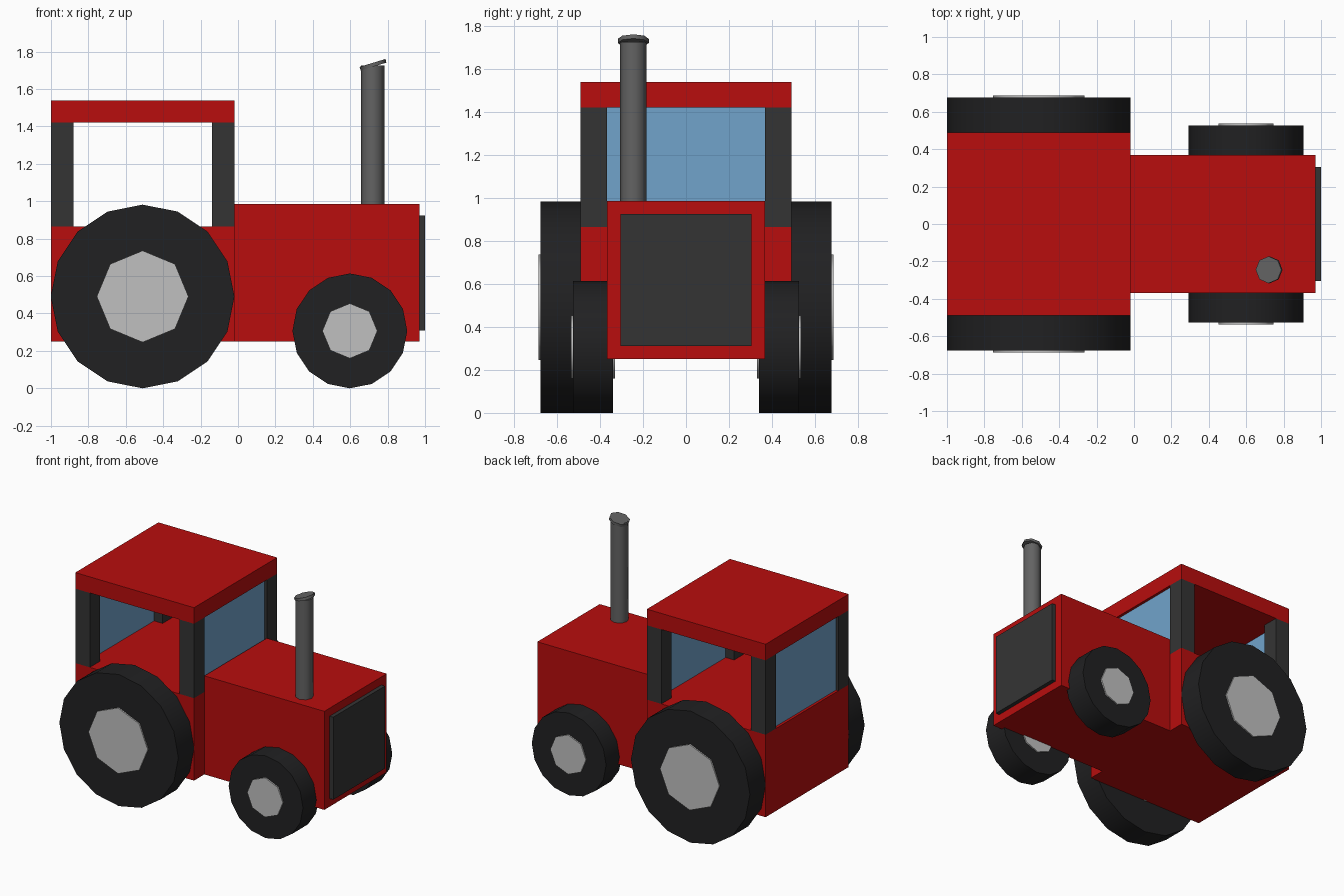
import bpy, math

if "Cube" in bpy.data.objects:
    bpy.data.objects.remove(bpy.data.objects["Cube"])


def material(name, r, g, b):
    m = bpy.data.materials.new(name)
    m.diffuse_color = (r, g, b, 1)
    m.use_nodes = True
    m.node_tree.nodes["Principled BSDF"].inputs["Base Color"].default_value = m.diffuse_color
    return m


RED = material("red paint", 0.48, 0.004, 0.004)
RUBBER = material("black rubber", 0.015, 0.015, 0.016)
DARK = material("dark grey", 0.034, 0.034, 0.034)
STEEL = material("exhaust grey", 0.125, 0.125, 0.125)
SILVER = material("silver", 0.53, 0.53, 0.53)
GLASS = material("blue glass", 0.165, 0.37, 0.6)


def box(name, x, y, z, mat):
    """Box from (min, max) ranges."""
    bpy.ops.mesh.primitive_cube_add(size=1, location=[(a + b) / 2 for a, b in (x, y, z)])
    ob = bpy.context.object
    ob.name = name
    ob.scale = [b - a for a, b in (x, y, z)]
    bpy.ops.object.transform_apply(location=False, rotation=False, scale=True)
    ob.data.materials.append(mat)
    return ob


def cylinder(name, sides, radius, depth, loc, rot, mat):
    bpy.ops.mesh.primitive_cylinder_add(vertices=sides, radius=radius, depth=depth,
                                        location=loc, rotation=rot)
    ob = bpy.context.object
    ob.name = name
    ob.data.materials.append(mat)
    bpy.ops.object.shade_smooth_by_angle(angle=math.radians(50))
    return ob


# Body, hood and grille
box("cab_body", (-1, -0.02), (-0.49, 0.49), (0.25, 0.865), RED)
box("hood", (-0.02, 0.97), (-0.368, 0.368), (0.25, 0.985), RED)
box("grille", (0.97, 1.0), (-0.305, 0.305), (0.31, 0.925), DARK)

# Cab roof, pillars and end windows
box("roof", (-1, -0.02), (-0.49, 0.49), (1.42, 1.54), RED)
for end, x in (("rear", (-1, -0.88)), ("front", (-0.14, -0.02))):
    for side, y in (("right", (-0.49, -0.368)), ("left", (0.368, 0.49))):
        box(f"{end}_{side}_pillar", x, y, (0.865, 1.42), DARK)
box("rear_window", (-0.98, -0.95), (-0.368, 0.368), (0.865, 1.42), GLASS)
box("front_window", (-0.07, -0.04), (-0.368, 0.368), (0.865, 1.42), GLASS)

# Wheels: tyre with a slightly wider hub running through it
for end, x, r, hub_r, y_in, y_out in (("rear", -0.51, 0.491, 0.245, 0.49, 0.676),
                                      ("front", 0.598, 0.307, 0.147, 0.34, 0.526)):
    for side, s in (("right", -1), ("left", 1)):
        loc = (x, s * (y_in + y_out) / 2, r)
        rot = (math.pi / 2, 0, 0)
        cylinder(f"{end}_{side}_tyre", 16, r, y_out - y_in, loc, rot, RUBBER)
        cylinder(f"{end}_{side}_hub", 8, hub_r, y_out - y_in + 0.02, loc, rot, SILVER)

# Exhaust pipe with tilted cap
cylinder("exhaust_pipe", 8, 0.062, 0.755, (0.72, -0.245, 1.3475), (0, 0, 0), STEEL)
cylinder("exhaust_cap", 8, 0.072, 0.02, (0.722, -0.245, 1.73),
         (0, math.radians(-17), 0), STEEL)
